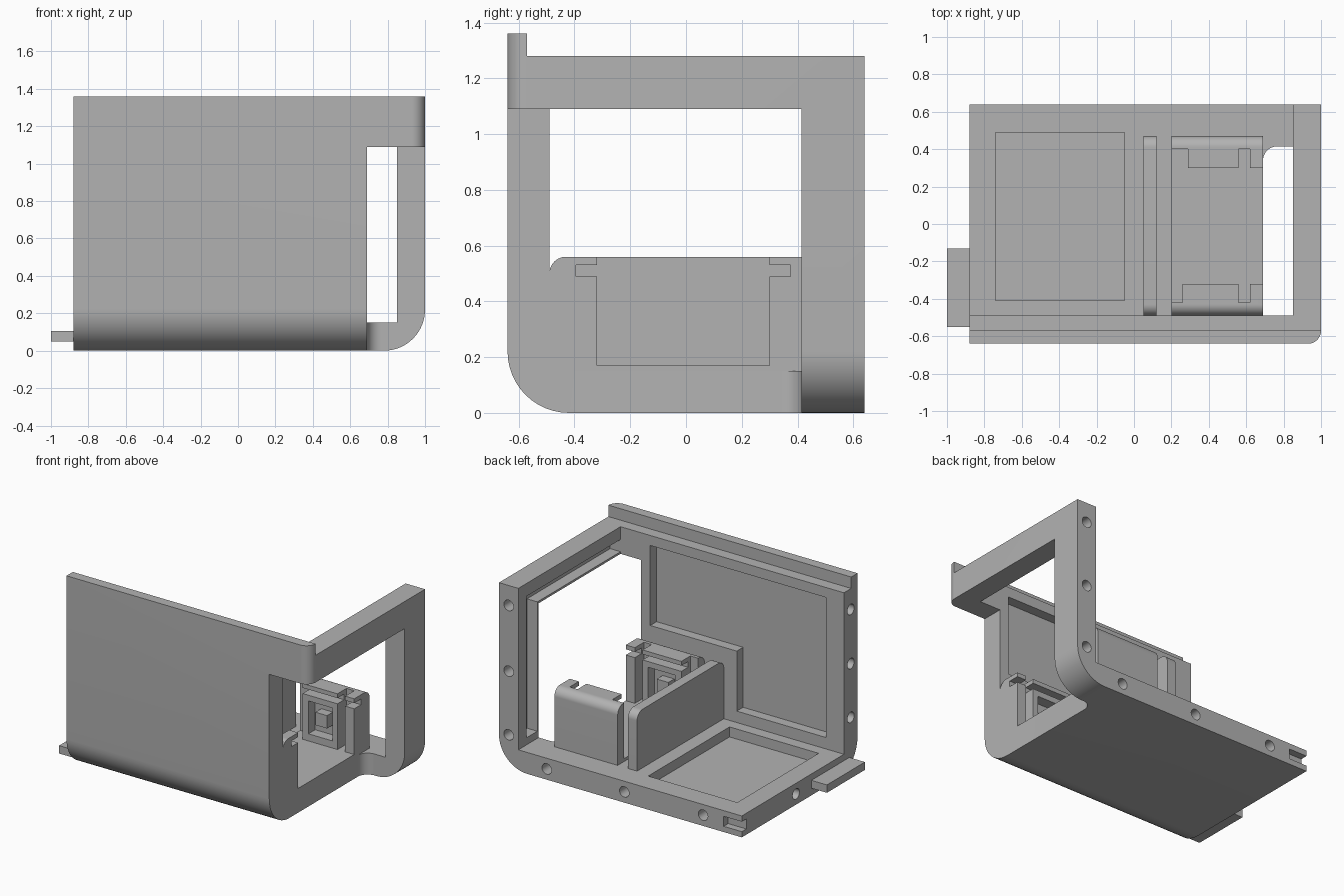
import bpy, bmesh, math
from mathutils import Vector

if "Cube" in bpy.data.objects:
    bpy.data.objects.remove(bpy.data.objects["Cube"], do_unlink=True)

grey = bpy.data.materials.new("light_grey")
grey.use_nodes = True
GREY = (0.45, 0.45, 0.45, 1)
grey.diffuse_color = GREY
grey.node_tree.nodes["Principled BSDF"].inputs["Base Color"].default_value = GREY


def outline(points):
    """Expand (a, b, radius) points into rounded right-angle corners."""
    out = []
    for i, p in enumerate(points):
        here = Vector(p[:2])
        if len(p) == 2:
            out.append(here)
            continue
        u = (Vector(points[i - 1][:2]) - here).normalized()
        v = (Vector(points[(i + 1) % len(points)][:2]) - here).normalized()
        steps = 12
        for k in range(steps + 1):
            t = math.pi / 2 * k / steps
            out.append(here + p[2] * ((u + v) - v * math.cos(t) - u * math.sin(t)))
    return out


def prism(name, axis, points, low, high):
    """Extrude a profile along an axis; profiles are (y,z), (x,z) or (x,y)."""
    place = {"X": lambda a, b, c: (c, a, b),
             "Y": lambda a, b, c: (a, c, b),
             "Z": lambda a, b, c: (a, b, c)}[axis]
    bm = bmesh.new()
    pts = outline(points)
    base = [bm.verts.new(place(p.x, p.y, low)) for p in pts]
    top = [bm.verts.new(place(p.x, p.y, high)) for p in pts]
    bm.faces.new(base)
    bm.faces.new(top)
    for i in range(len(pts)):
        j = (i + 1) % len(pts)
        bm.faces.new((base[i], base[j], top[j], top[i]))
    bmesh.ops.recalc_face_normals(bm, faces=bm.faces)
    mesh = bpy.data.meshes.new(name)
    bm.to_mesh(mesh)
    bm.free()
    mesh.materials.append(grey)
    obj = bpy.data.objects.new(name, mesh)
    bpy.context.collection.objects.link(obj)
    return obj


def box(name, x, y, z):
    (x0, x1), (y0, y1) = sorted(x), sorted(y)
    return prism(name, "Z", [(x0, y0), (x1, y0), (x1, y1), (x0, y1)], *z)


def hole(axis, a, b, low, high, r=0.037):
    ring = [(a + r * math.cos(math.tau * k / 24), b + r * math.sin(math.tau * k / 24))
            for k in range(24)]
    return prism("hole_cutter", axis, ring, low, high)


def corner(axis, a, b, da, db, r, low, high):
    """Cutter that rounds the outside edge at (a, b); da, db point inward."""
    pts = [Vector((a + da * r * (1 - math.sin(math.pi / 2 * k / 16)),
                   b + db * r * (1 - math.cos(math.pi / 2 * k / 16)))) for k in range(17)]
    e = 0.05
    pts += [(a - da * e, b + db * r), (a - da * e, b - db * e), (a + da * r, b - db * e)]
    return prism("corner_cutter", axis, [tuple(p) for p in pts], low, high)


def cut(obj, cutters):
    for c in cutters:
        c.hide_render = True
        mod = obj.modifiers.new("cut", "BOOLEAN")
        mod.operation, mod.solver, mod.object = "DIFFERENCE", "EXACT", c
    graph = bpy.context.evaluated_depsgraph_get()
    mesh = bpy.data.meshes.new_from_object(obj.evaluated_get(graph))
    obj.modifiers.clear()
    obj.data = mesh
    for c in cutters:
        bpy.data.objects.remove(c, do_unlink=True)


def smooth(obj):
    bpy.ops.object.select_all(action="DESELECT")
    obj.select_set(True)
    bpy.context.view_layer.objects.active = obj
    bpy.ops.object.shade_smooth_by_angle(angle=math.radians(30))


# Shell: front wall, floor, side frame and top lip cut from one solid
shell = prism("case_shell", "X", [(-.64, 0, .22), (.64, 0), (.64, 1.28), (-.57, 1.28),
                                  (-.57, 1.36), (-.64, 1.36)], -.88, 1)
cutters = [
    # hollow interior, and the open corner with its filleted edge
    box("interior", (-1.2, .85), (-.49, .9), (.15, 1.28 + .3)),
    prism("open_corner", "Z", [(.69, -.9), (1.2, -.9), (1.2, .415), (.69, .415, .075)], -.2, 1.09),
    # rounded outside edges
    corner("Y", 1, 0, -1, 1, .22, -.9, .9),
    corner("Z", 1, -.64, -1, 1, .07, -.2, 1.6),
    # stepped recess in the front wall and square recess in the floor
    prism("wall_recess", "Y", [(-.74, .23), (-.05, .23), (-.05, .65), (.62, .65),
                               (.62, 1.21), (-.74, 1.21)], -.56, -.4),
    box("floor_recess", (-.74, -.05), (-.41, .49), (.08, .3)),
    # groove round the side window
    prism("window_groove", "X", [(.43, .2), (.55, .2), (.55, 1.19), (-.49, 1.19),
                                 (-.49, 1.105), (.43, 1.105)], .8, .93),
    # socket at the back left corner
    box("socket", (-1, -.74), (.59, .8), (.04, .11)),
]
# Screw holes along the back and left edges
cutters += [hole("Y", .925, z, .5, .8) for z in (.235, .68, 1.14)]
cutters += [hole("Y", x, .075, .52, .8) for x in (-.58, .03, .63)]
cutters += [hole("X", -.565, z, -1, -.77) for z in (.38, .756, 1.135)]
cutters += [hole("X", .04, .075, -1, -.77)]
cut(shell, cutters)
smooth(shell)

# Locating tab on the left edge
box("locating_tab", (-1, -.86), (-.55, -.13), (.05, .105))

# Partition with rounded top corners
partition = prism("partition", "X", [(-.49, .14), (.47, .14), (.47, .56, .06), (-.49, .56, .06)],
                  .05, .12)
smooth(partition)

# Raised pad under the holders
box("holder_pad", (.2, .69), (-.49, .47), (.14, .17))

# Pair of facing holders with slide-in slots and button recesses
for name, side, start in (("back", 1, .29), ("front", -1, .26)):
    def y(v):
        return -.01 + side * (v + .01)
    holder = prism(name + "_holder", "Z", [
        (.2, y(.47)), (.2, y(.40)), (start, y(.40)), (start, y(.30)), (.56, y(.30)),
        (.56, y(.40)), (.62, y(.40)), (.62, y(.30)), (.69, y(.30)), (.69, y(.47))], .14, .56)
    cut(holder, [
        corner("X", y(.47), .56, -side, -1, .06, .1, .8),
        box("slot", (.1, .8), (y(.2), y(.375)), (.49, .53)),
        box("button_recess", (start + .045, .52), (y(.2), y(.375)), (.22, .45)),
    ])
    smooth(holder)
    mid = (start + .565) / 2
    box(name + "_button", (mid - .045, mid + .045), (y(.31), y(.39)), (.29, .38))
